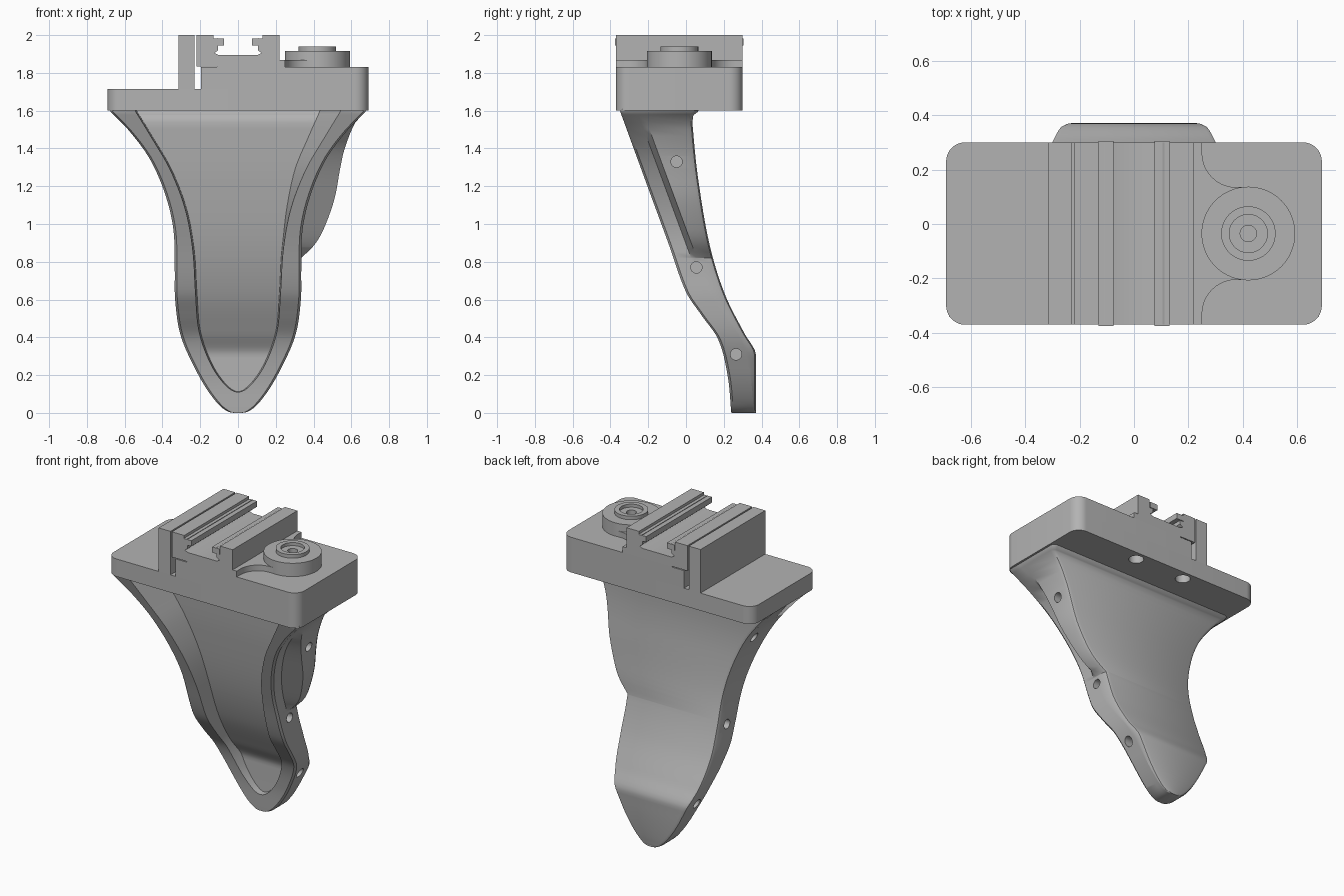
import bpy, bmesh, math
from mathutils import Matrix

if "Cube" in bpy.data.objects:
    bpy.data.objects.remove(bpy.data.objects["Cube"])

grey = bpy.data.materials.new("mid grey")
grey.diffuse_color = (0.45, 0.45, 0.45, 1)
grey.use_nodes = True
grey.node_tree.nodes["Principled BSDF"].inputs["Base Color"].default_value = grey.diffuse_color


def finish(bm, name, angle=35):
    bmesh.ops.remove_doubles(bm, verts=bm.verts, dist=1e-5)
    bmesh.ops.recalc_face_normals(bm, faces=bm.faces)
    me = bpy.data.meshes.new(name)
    bm.to_mesh(me)
    bm.free()
    ob = bpy.data.objects.new(name, me)
    bpy.context.collection.objects.link(ob)
    me.materials.append(grey)
    smooth(ob, angle)
    return ob


def smooth(ob, angle=35):
    bpy.ops.object.select_all(action='DESELECT')
    ob.select_set(True)
    bpy.context.view_layer.objects.active = ob
    bpy.ops.object.shade_smooth_by_angle(angle=math.radians(angle))


def prism(name, pts, lo, hi, along_y=False):
    """Extrude an outline: (x, y) along z, or (x, z) along y."""
    bm = bmesh.new()
    put = (lambda p, h: (p[0], h, p[1])) if along_y else (lambda p, h: (p[0], p[1], h))
    a = [bm.verts.new(put(p, lo)) for p in pts]
    b = [bm.verts.new(put(p, hi)) for p in pts]
    bm.faces.new(a)
    bm.faces.new(b)
    for i in range(len(pts)):
        j = (i + 1) % len(pts)
        bm.faces.new((a[i], a[j], b[j], b[i]))
    return finish(bm, name)


def arc(cx, cy, r, a0, a1, n=10):
    return [(cx + r * math.cos(math.radians(a0 + (a1 - a0) * i / n)),
             cy + r * math.sin(math.radians(a0 + (a1 - a0) * i / n))) for i in range(n + 1)]


def curve(table):
    """Smooth Hermite interpolation through (t, value) points."""
    n = len(table)

    def slope(i):
        a, b = table[max(i - 1, 0)], table[min(i + 1, n - 1)]
        return (b[1] - a[1]) / (b[0] - a[0])

    def f(t):
        t = min(max(t, table[0][0]), table[-1][0])
        i = next(k for k in range(n - 1) if t <= table[k + 1][0])
        h = table[i + 1][0] - table[i][0]
        s = (t - table[i][0]) / h
        p, q, m0, m1 = table[i][1], table[i + 1][1], slope(i) * h, slope(i + 1) * h
        return ((2*s**3 - 3*s**2 + 1) * p + (s**3 - 2*s**2 + s) * m0
                + (3*s**2 - 2*s**3) * q + (s**3 - s**2) * m1)
    return f


def cut(ob, holes):
    """Drill cylinders (centre, radius, length, axis) into an object."""
    bm = bmesh.new()
    for c, r, length, axis in holes:
        m = Matrix.Translation(c)
        if axis == 'X':
            m = m @ Matrix.Rotation(math.pi / 2, 4, 'Y')
        bmesh.ops.create_cone(bm, cap_ends=True, segments=24, radius1=r, radius2=r,
                              depth=length, matrix=m)
    cutter = finish(bm, ob.name + "_cutter")
    mod = ob.modifiers.new("holes", 'BOOLEAN')
    mod.object, mod.operation, mod.solver = cutter, 'DIFFERENCE', 'EXACT'
    bpy.context.view_layer.objects.active = ob
    bpy.ops.object.modifier_apply(modifier=mod.name)
    bpy.data.objects.remove(cutter)
    smooth(ob)


# Blade: half widths against sqrt(height), depths against height
PZ = 0.11
outer = curve([(0, .02), (.265, .125), (.48, .225), (.644, .305), (.775, .333), (.872, .335),
               (.985, .342), (1.075, .385), (1.158, .465), (1.219, .57), (1.265, .68)])
inner = curve([(0, 0), (.2, .07), (.4, .15), (.574, .208), (.735, .226), (.869, .24),
               (.985, .28), (1.086, .36), (1.166, .465), (1.221, .545)])
bulge = curve([(.82, .335), (.89, .405), (.965, .45), (1.13, .51), (1.29, .54),
               (1.4, .565), (1.545, .625), (1.6, .68)])
front = curve([(0, .24), (.2, .22), (.39, .17), (.52, .08), (.64, 0), (.9, -.094),
               (1.2, -.204), (1.6, -.35)])
back = curve([(0, .37), (.28, .37), (.33, .365), (.42, .31), (.63, .205), (.89, .125),
              (1.235, .065), (1.5, .037), (1.57, .037), (1.6, .07)])
wall_slope = curve([(0, .008), (.9, .008), (1.1, .025), (1.3, .06), (1.6, .11)])


def section(z):
    w, yf, yb = outer(math.sqrt(z)), front(z), back(z)
    c = min(.025, w * .3)
    e = min(.012, w * .2)
    iw = inner(math.sqrt(z - PZ)) if z > PZ else 0
    yp = max(yf, yb - .1) if z > PZ + .001 else yf
    bw, ys = w, yf + .09
    if z > .82:
        bw = max(w, bulge(z))
        ys = -.26 + (1.6 - z) * .368
    k = min(iw, wall_slope(z))
    kl = min(iw, .008)
    pts = [(-w + e, yf), (-w, yf + e), (-w, yb - c), (-w + c * .3, yb - c * .3), (-w + c, yb),
           (bw - c, yb), (bw - c * .3, yb - c * .3), (bw, yb - c), (bw, ys + .03), (w, ys),
           (w, yf + e), (w - e, yf), (iw, yf), (iw - k, yp), (-iw + kl, yp), (-iw, yf)]
    return [(x, y, z) for x, y in pts]


levels = sorted([1.61 * (i / 70) ** 1.6 for i in range(71)] + [PZ, PZ + .003, .82, 1.58, 1.595])
bm = bmesh.new()
rings = [[bm.verts.new(p) for p in section(z)] for z in levels]
for a, b in zip(rings, rings[1:]):
    for i in range(len(a)):
        j = (i + 1) % len(a)
        bm.faces.new((a[i], a[j], b[j], b[i]))
bm.faces.new(rings[0])
bm.faces.new(rings[-1])
blade = finish(bm, "curved_blade")
holes = []
for y, z in ((-.05, 1.33), (.055, .77), (.265, .31)):
    w = outer(math.sqrt(z))
    holes.append(((-w, y, z), .03, .13, 'X'))
    holes.append(((bulge(z) if z > .82 else w, y, z), .03, .13, 'X'))
cut(blade, holes)

# Base plate: full lower slab and thicker right part
R, X, Y0, Y1 = .07, .69, -.37, .30
right_side = arc(X - R, Y0 + R, R, -90, 0) + arc(X - R, Y1 - R, R, 0, 90)
left_side = arc(-X + R, Y1 - R, R, 90, 180) + arc(-X + R, Y0 + R, R, 180, 270)
plate = prism("base_plate", right_side + left_side, 1.60, 1.715)
cut(plate, [((x, .235, 1.6), .045, .14, 'Z') for x in (-.18, .18)])
prism("raised_plate", right_side + [(-.195, Y1), (-.195, Y0)], 1.715, 1.83)

# Upright stop beside the rail
prism("side_stop", [(-.315, 1.715), (-.23, 1.715), (-.23, 2), (-.315, 2)], Y0, Y1, True)

# Slotted rail with undercut lips
half = [(.22, 1.835), (.22, 2), (.13, 2), (.13, 1.975), (.105, 1.985), (.105, 1.945),
        (.105, 1.92), (.125, 1.905), (.105, 1.895)]
prism("slotted_rail", half + [(-x, z) for x, z in reversed(half)], Y0, Y1, True)
prism("rail_foot", [(-.11, 1.83), (.22, 1.83), (.22, 1.835), (-.11, 1.835)], Y0, Y1, True)
for side, s in (("left", -1), ("right", 1)):
    prism(side + "_rail_lip", [(s * .13, 1.945), (s * .075, 1.945), (s * .075, 1.982),
                               (s * .13, 1.982)], -.375, .305, True)

# Flared pad joining rail and knob
r = .125
pad = ([(.22, Y0), (.25, Y0)] + arc(.25 + r, -.205 - r, r, 180, 90) + [(.42, -.205), (.42, .135)]
       + arc(.25 + r, .135 + r, r, 270, 180) + [(.25, Y1), (.22, Y1)])
prism("knob_pad", pad, 1.83, 1.868)

# Round knob with stepped recess
bm = bmesh.new()
N = 64
prof = [(.172, 1.83), (.172, 1.917), (.1, 1.917), (.1, 1.94), (.07, 1.94), (.07, 1.92),
        (.03, 1.92), (.03, 1.89)]
rings = [[bm.verts.new((.42 + q * math.cos(2 * math.pi * i / N),
                        -.035 + q * math.sin(2 * math.pi * i / N), z)) for i in range(N)]
         for q, z in prof]
for a, b in zip(rings, rings[1:]):
    for i in range(N):
        j = (i + 1) % N
        bm.faces.new((a[i], a[j], b[j], b[i]))
bm.faces.new(rings[0])
bm.faces.new(rings[-1])
finish(bm, "round_knob")
